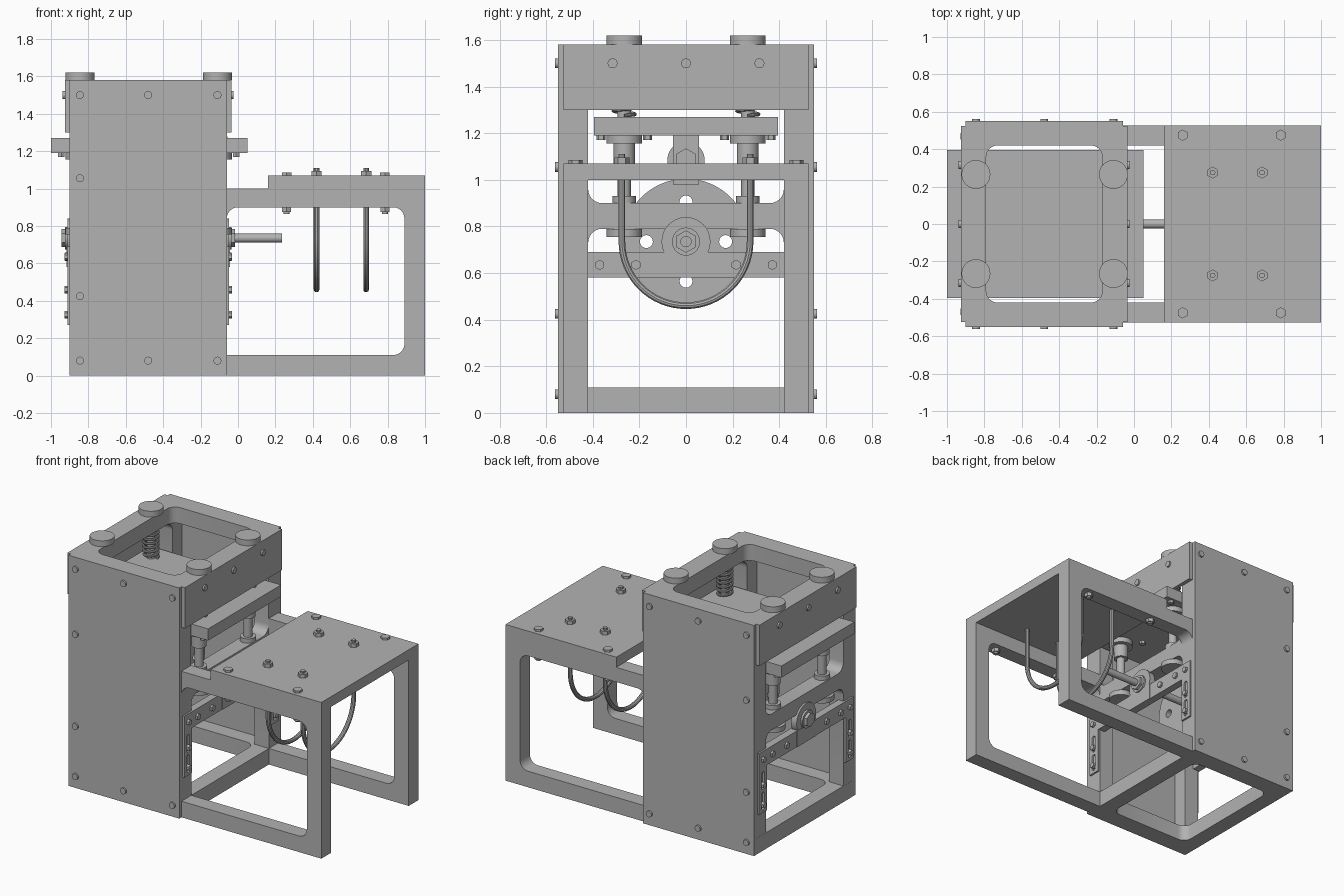
import bpy, bmesh
from math import pi, cos, sin
from mathutils import Matrix, Vector

cube = bpy.data.objects.get("Cube")
if cube:
    bpy.data.objects.remove(cube)

grey = bpy.data.materials.new("plain grey")
grey.use_nodes = True
tone = (0.45, 0.45, 0.45, 1)
grey.diffuse_color = tone
grey.node_tree.nodes["Principled BSDF"].inputs["Base Color"].default_value = tone

# Local u, v, w directions for shapes extruded along each axis
AXES = {"x": ((0, 1, 0), (0, 0, 1), (1, 0, 0)),
        "y": ((1, 0, 0), (0, 0, 1), (0, -1, 0)),
        "z": ((1, 0, 0), (0, 1, 0), (0, 0, 1))}


def finish(name, mesh, smooth=False):
    ob = bpy.data.objects.new(name, mesh)
    bpy.context.scene.collection.objects.link(ob)
    mesh.materials.clear()
    mesh.materials.append(grey)
    if smooth:
        bpy.ops.object.select_all(action="DESELECT")
        ob.select_set(True)
        bpy.context.view_layer.objects.active = ob
        bpy.ops.object.shade_smooth_by_angle(angle=0.6)
    return ob


def box(name, x0, x1, y0, y1, z0, z1):
    bm = bmesh.new()
    bmesh.ops.create_cube(bm, size=1)
    for v in bm.verts:
        v.co = ((x0, x1)[v.co.x > 0], (y0, y1)[v.co.y > 0], (z0, z1)[v.co.z > 0])
    mesh = bpy.data.meshes.new(name)
    bm.to_mesh(mesh)
    bm.free()
    return finish(name, mesh)


def rod(name, axis, center, radius, lo, hi, sides=32):
    """Cylinder along an axis; center is the pair of other coordinates."""
    bm = bmesh.new()
    bmesh.ops.create_cone(bm, cap_ends=True, segments=sides, radius1=radius,
                          radius2=radius, depth=hi - lo)
    u, v, w = (Vector(a) for a in AXES[axis])
    turn = Matrix((u, v, w)).transposed().to_4x4()
    place = u * center[0] + v * center[1] + Vector(map(abs, w)) * (lo + hi) / 2
    bmesh.ops.transform(bm, matrix=Matrix.Translation(place) @ turn, verts=bm.verts)
    mesh = bpy.data.meshes.new(name)
    bm.to_mesh(mesh)
    bm.free()
    return finish(name, mesh, sides > 6)


def curve_mesh(name, curve, loops, cyclic, matrix=None, smooth=False):
    for pts in loops:
        sp = curve.splines.new("POLY")
        sp.points.add(len(pts) - 1)
        for p, co in zip(sp.points, pts):
            p.co = (*co, 1) if len(co) == 3 else (*co, 0, 1)
        sp.use_cyclic_u = cyclic
    tmp = bpy.data.objects.new("tmp", curve)
    bpy.context.scene.collection.objects.link(tmp)
    dg = bpy.context.evaluated_depsgraph_get()
    mesh = bpy.data.meshes.new_from_object(tmp.evaluated_get(dg))
    bpy.data.objects.remove(tmp)
    bm = bmesh.new()
    bm.from_mesh(mesh)
    bmesh.ops.remove_doubles(bm, verts=bm.verts, dist=0.0001)
    if matrix:
        bmesh.ops.transform(bm, matrix=matrix, verts=bm.verts)
    bmesh.ops.recalc_face_normals(bm, faces=bm.faces)
    bm.to_mesh(mesh)
    bm.free()
    return finish(name, mesh, smooth)


def cutout(name, axis, loops, lo, hi):
    """Flat plate with holes: first loop is the outline."""
    c = bpy.data.curves.new(name, "CURVE")
    c.dimensions, c.fill_mode, c.extrude = "2D", "BOTH", (hi - lo) / 2
    u, v, w = (Vector(a) for a in AXES[axis])
    m = Matrix.Translation(Vector(map(abs, w)) * (lo + hi) / 2)
    m = m @ Matrix((u, v, w)).transposed().to_4x4()
    return curve_mesh(name, c, loops, True, m, True)


def wire(name, pts, radius):
    c = bpy.data.curves.new(name, "CURVE")
    c.dimensions, c.bevel_depth, c.bevel_resolution = "3D", radius, 3
    c.use_fill_caps = True
    return curve_mesh(name, c, [pts], False, None, True)


def rect(u0, u1, v0, v1, radii=(0, 0, 0, 0)):
    """Rectangle with corner radii from lower left, counterclockwise."""
    pts = []
    corners = ((u0, v0, 1, 1), (u1, v0, -1, 1), (u1, v1, -1, -1), (u0, v1, 1, -1))
    for i, ((u, v, su, sv), r) in enumerate(zip(corners, radii)):
        for k in range(7 if r else 1):
            a = pi + i * pi / 2 + k * pi / 12
            pts.append((u + su * r + r * cos(a), v + sv * r + r * sin(a)))
    return pts


def circle(u, v, r, n=32):
    return [(u + r * cos(2 * pi * k / n), v + r * sin(2 * pi * k / n)) for k in range(n)]


R = 0.06
ALL = (R,) * 4

# Tower frame: base and top rings, end frames with a middle beam
for part, z0, z1 in (("base_ring", 0, 0.11), ("top_ring", 1.47, 1.58)):
    cutout(part, "z", [rect(-0.9, -0.06, -0.53, 0.53),
                       rect(-0.79, -0.17, -0.42, 0.42, ALL)], z0, z1)
for side, x in (("right", -0.9), ("left", -0.17)):
    cutout(side + "_end_frame", "x",
           [rect(-0.528, 0.528, 0.005, 1.575),
            rect(-0.42, 0.42, 0.11, 0.79, (0, 0, R, R)),
            rect(-0.42, 0.42, 0.90, 1.47, ALL)], x + 0.001, x + 0.109)

# Tower side panels with screws, table side frames
for side, s in (("front", -1), ("back", 1)):
    y0, y1 = sorted((s * 0.525, s * 0.55))
    box(side + "_panel", -0.9, -0.06, y0, y1, 0, 1.58)
    spots = [(x, z) for x in (-0.845, -0.48, -0.11) for z in (0.08, 1.5)]
    for x, z in spots + [(-0.845, 0.425), (-0.845, 1.055)]:
        rod(side + "_panel_screw", "y", (x, z), 0.021, *sorted((s * 0.54, s * 0.562)))
    cutout(side + "_table_frame", "y",
           [rect(-0.165, 1, 0, 1), rect(-0.06, 0.89, 0.11, 0.90, (0, R, R, R))],
           *sorted((s * 0.42, s * 0.526)))

# Table top with corner bolts
box("table_top", 0.16, 1, -0.526, 0.526, 1, 1.07)
for x in (0.26, 0.785):
    for y in (-0.475, 0.475):
        rod("table_bolt_head", "z", (x, y), 0.03, 1.07, 1.085, 6)
        rod("table_bolt_nut", "z", (x, y), 0.028, 0.875, 0.9, 6)
        rod("table_bolt_shank", "z", (x, y), 0.016, 0.865, 1.07, 16)

# Hanging U bolts
for x in (0.42, 0.685):
    arc = [(x, 0.275 * cos(a), 0.735 - 0.275 * sin(a))
           for a in (pi * k / 32 for k in range(33))]
    wire("u_bolt", [(x, 0.275, 1.11)] + arc + [(x, -0.275, 1.11)], 0.015)
    for y in (-0.275, 0.275):
        rod("u_bolt_nut", "z", (x, y), 0.032, 1.07, 1.095, 6)

# End fittings, mirrored about the tower middle
MID = -0.48


def span(side, a, b):
    """Range measured outward from the tower end face."""
    face = MID + side * 0.42
    return sorted((face + side * a, face + side * b))


for side in (-1, 1):
    box("upper_end_plate", *span(side, 0, 0.026), -0.525, 0.525, 1.3, 1.58)
    for y in (-0.315, 0, 0.315):
        rod("end_plate_screw", "x", (y, 1.5), 0.021, *span(side, 0.02, 0.037))
    box("bearing_bar", *span(side, -0.04, 0.012), -0.43, 0.43, 0.58, 0.69)
    for y in (-0.37, -0.215, 0.215, 0.37):
        rod("bar_bolt", "x", (y, 0.635), 0.022, *span(side, 0.01, 0.026), 6)
    for y in (-0.47, 0.47):
        slots = [rect(y - 0.015, y + 0.015, z, z + 0.12, (0.014,) * 4) for z in (0.29, 0.43)]
        cutout("slotted_strip", "x", [rect(y - 0.043, y + 0.043, 0.27, 0.69)] + slots,
               *span(side, 0, 0.012))
        for z in (0.325, 0.46, 0.635):
            rod("strip_bolt", "x", (y, z), 0.02, *span(side, -0.005, 0.028), 6)
    # Shaft bearing
    box("bearing_block", *span(side, -0.03, 0.016), -0.105, 0.105, 0.58, 0.69)
    rod("bearing_ring", "x", (0, 0.735), 0.105, *span(side, -0.03, 0.012))
    rod("bearing_collar", "x", (0, 0.735), 0.06, *span(side, 0, 0.025))
    rod("shaft_nut", "x", (0, 0.735), 0.048, *span(side, 0.02, 0.045), 6)

# Drive shaft, cam disc and follower roller
rod("drive_shaft", "x", (0, 0.735), 0.024, -0.945, 0.235)
holes = [circle(0.17 * cos(a), 0.735 + 0.17 * sin(a), 0.028, 16)
         for a in (k * pi / 2 for k in range(4))]
cutout("cam_disc", "x", [circle(0, 0.735, 0.27, 64)] + holes, MID - 0.04, MID + 0.04)
rod("follower_roller", "x", (0, 1.085), 0.08, MID - 0.04, MID + 0.04)
rod("follower_pin", "x", (0, 1.085), 0.05, MID - 0.1, MID + 0.1, 6)
for s in (-1, 1):
    box("follower_bracket", *sorted((MID + s * 0.05, MID + s * 0.075)),
        -0.055, 0.055, 0.98, 1.19)

# Moving plate on four sprung guide posts
box("moving_plate", -1, 0.05, -0.395, 0.395, 1.19, 1.27)
for x in (-0.845, -0.11):
    for y in (-0.265, 0.265):
        c = (x, y)
        rod("guide_post", "z", c, 0.028, 0.755, 1.6)
        rod("post_cap", "z", c, 0.077, 1.58, 1.62)
        rod("post_lower_flange", "z", c, 0.077, 0.755, 0.79)
        rod("post_collar", "z", c, 0.05, 0.9, 0.93)
        rod("slide_sleeve", "z", c, 0.047, 1.065, 1.19)
        rod("sleeve_flange", "z", c, 0.077, 1.155, 1.19)
        for dx in (-0.1, 0.1):
            for dy in (-0.1, 0.1):
                rod("flange_bolt", "z", (x + dx, y + dy), 0.02, 1.17, 1.19, 6)
        turns = [(x + 0.046 * cos(k * pi / 8), y + 0.046 * sin(k * pi / 8),
                  1.275 + 0.195 * k / 112) for k in range(113)]
        wire("guide_spring", turns, 0.008)
